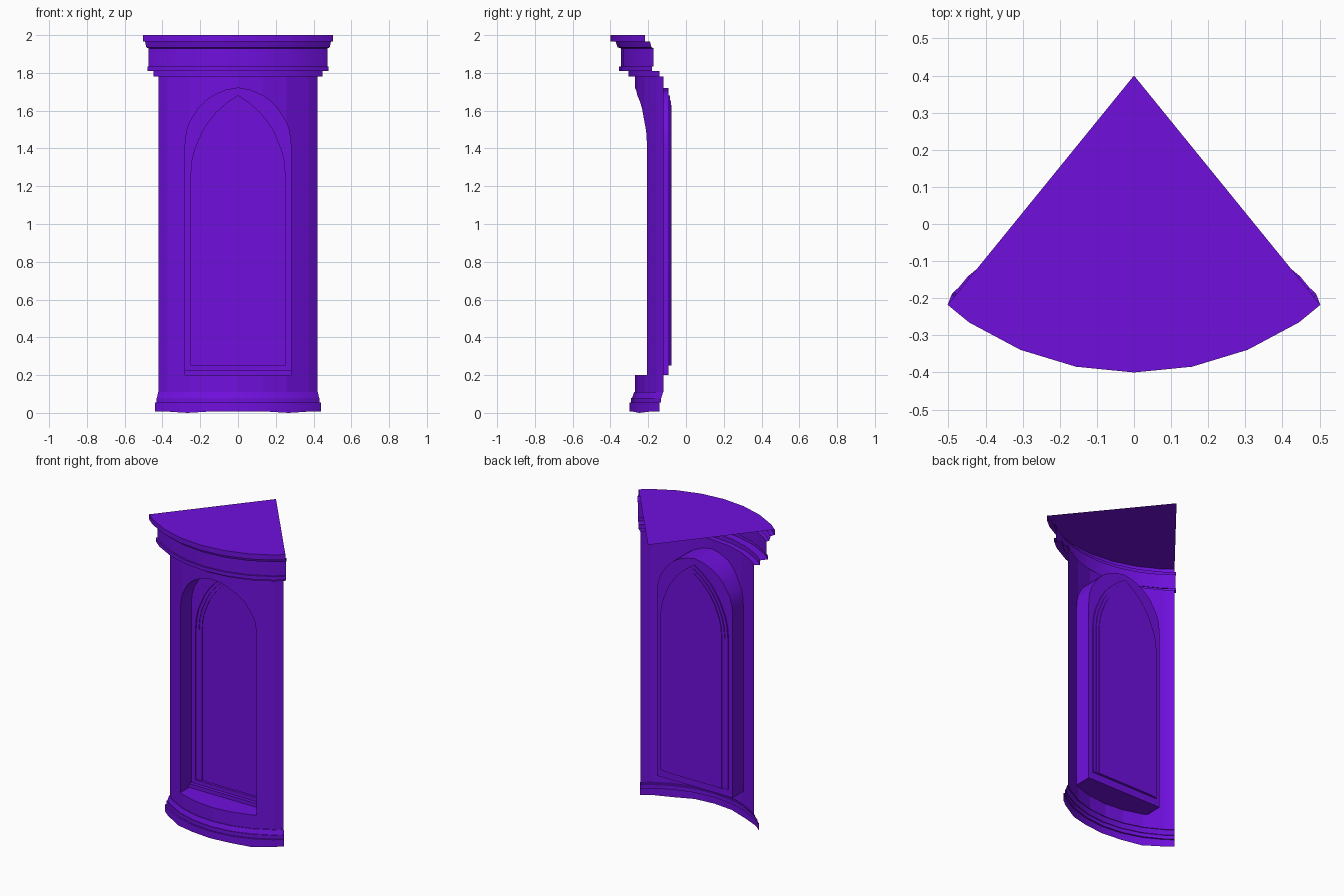
import bpy, math

if "Cube" in bpy.data.objects:
    bpy.data.objects.remove(bpy.data.objects["Cube"])

APEX_Y = 0.4
STEP = 11.25
WALL_R = 0.67

mat = bpy.data.materials.new("purple")
mat.diffuse_color = (0.16, 0.005, 0.72, 1)
mat.use_nodes = True
mat.node_tree.nodes["Principled BSDF"].inputs["Base Color"].default_value = mat.diffuse_color


def make(name, verts, faces, smooth=True):
    me = bpy.data.meshes.new(name)
    me.from_pydata(verts, [], faces)
    me.materials.append(mat)
    ob = bpy.data.objects.new(name, me)
    bpy.context.collection.objects.link(ob)
    if smooth:
        bpy.ops.object.select_all(action='DESELECT')
        ob.select_set(True)
        bpy.context.view_layer.objects.active = ob
        bpy.ops.object.shade_smooth_by_angle(angle=math.radians(30))
    return ob


def arc_point(r, deg):
    """Point on the 32-sided polygon of radius r around the wedge apex."""
    mid = (math.floor(deg / STEP + 1e-6) + 0.5) * STEP
    k = math.cos(math.radians(STEP / 2)) / math.cos(math.radians(deg - mid))
    a = math.radians(deg)
    return r * k * math.sin(a), APEX_Y - r * k * math.cos(a)


def angles(end):
    return [-end] + [i * STEP for i in range(-3, 4)] + [end]


def sweep(name, profile):
    """Sweep (radius, z, end angle) profile points around the arc."""
    verts, faces, n = [], [], 9
    for r, z, end in profile:
        for a in angles(end):
            # the lowest edge dips a little at the quarter points
            dz = 0.008 if z == 0 and abs(abs(a) - 22.5) > 1 else 0
            verts.append((*arc_point(r, a), z + dz))
    for i in range(len(profile) - 1):
        for j in range(n - 1):
            a = i * n + j
            faces.append((a, a + 1, a + n + 1, a + n))
    return make(name, verts, faces)


# Base moulding and cornice
sweep("base_moulding", [(.70, 0, 39), (.70, .055, 39), (.69, .055, 39), (.69, .08, 39),
                        (.685, .08, 39), (.675, .11, 39), (WALL_R, .11, 39)])
sweep("cornice", [(WALL_R, 1.78, 39), (.705, 1.78, 39.6), (.705, 1.81, 39.6),
                  (.755, 1.81, 39.6), (.755, 1.835, 39.6), (.745, 1.835, 39.6),
                  (.745, 1.93, 39.6), (.762, 1.935, 39.8), (.772, 1.965, 39.8),
                  (.80, 1.965, 39.1), (.80, 2.0, 39.1)])

# Flat wedge-shaped top
cap = [(*arc_point(.80, a), 2.0) for a in angles(39.1)] + [(0, APEX_Y, 2.0)]
make("top_cap", cap, [tuple(range(len(cap)))], False)

# Arch outlines: shared x samples as fractions of the half width
W, SPRING, PEAK, SILL = .28, 1.42, 1.72, .20
b1, b2 = (arc_point(WALL_R, k * STEP)[0] for k in (1, 2))
half = [0, .065, b1, .17, .21, b2, .272, W]
FRACS = [-x / W for x in half[:0:-1]] + [x / W for x in half]


def arch_z(x, w, spring, peak):
    h = peak - spring
    c = (h * h - w * w) / (2 * w)
    return spring + math.sqrt(max(0, (w + c) ** 2 - (abs(x) + c) ** 2))


def outline(w, bottom, spring, peak):
    low = [(f * w, bottom) for f in FRACS]
    return low + [(f * w, arch_z(f * w, w, spring, peak)) for f in reversed(FRACS)]


def wall_y(x):
    lo, hi = 0.0, 45.0
    for _ in range(40):
        m = (lo + hi) / 2
        lo, hi = (m, hi) if arc_point(WALL_R, m)[0] < abs(x) else (lo, m)
    return arc_point(WALL_R, lo)[1]


# Curved wall with the arched opening left out
side = [arc_point(WALL_R, a)[0] for a in (3 * STEP, 39)]
xs = [-x for x in reversed(side)] + [f * W for f in FRACS] + side
verts, faces = [], []
for x0, x1 in zip(xs, xs[1:]):
    if abs(x0 + x1) / 2 < W:
        spans = [(.11, .11, SILL, SILL),
                 (arch_z(x0, W, SPRING, PEAK), arch_z(x1, W, SPRING, PEAK), 1.78, 1.78)]
    else:
        spans = [(.11, .11, 1.78, 1.78)]
    for z0, z1, z2, z3 in spans:
        n = len(verts)
        y0, y1 = wall_y(x0), wall_y(x1)
        verts += [(x0, y0, z0), (x1, y1, z1), (x1, y1, z2), (x0, y0, z3)]
        faces.append((n, n + 1, n + 2, n + 3))
make("curved_wall", verts, faces)

# Niche: jamb, stepped pointed frame and back panel
outer = outline(W, SILL, SPRING, PEAK)
f1, f2, f3 = (outline(w, .25, 1.25, p) for w, p in ((.25, 1.68), (.23, 1.655), (.21, 1.63)))
loops = [[(x, wall_y(x), z) for x, z in outer]]
for ol, y in ((outer, -.092), (f1, -.092), (f1, -.084), (f2, -.084),
              (f2, -.080), (f3, -.080), (f3, -.076)):
    loops.append([(x, y, z) for x, z in ol])
n = len(outer)
verts = [v for lp in loops for v in lp]
faces = []
for i in range(len(loops) - 1):
    for j in range(n):
        k = (j + 1) % n
        faces.append((i * n + j, i * n + k, (i + 1) * n + k, (i + 1) * n + j))
faces.append(tuple(range((len(loops) - 1) * n, len(loops) * n)))
make("arched_niche", verts, faces)

# Low step on the niche sill
make("sill_step", [(-W, -.115, SILL), (W, -.115, SILL), (W, -.115, .225), (-W, -.115, .225),
                   (W, -.092, .225), (-W, -.092, .225)], [(0, 1, 2, 3), (3, 2, 4, 5)], False)
